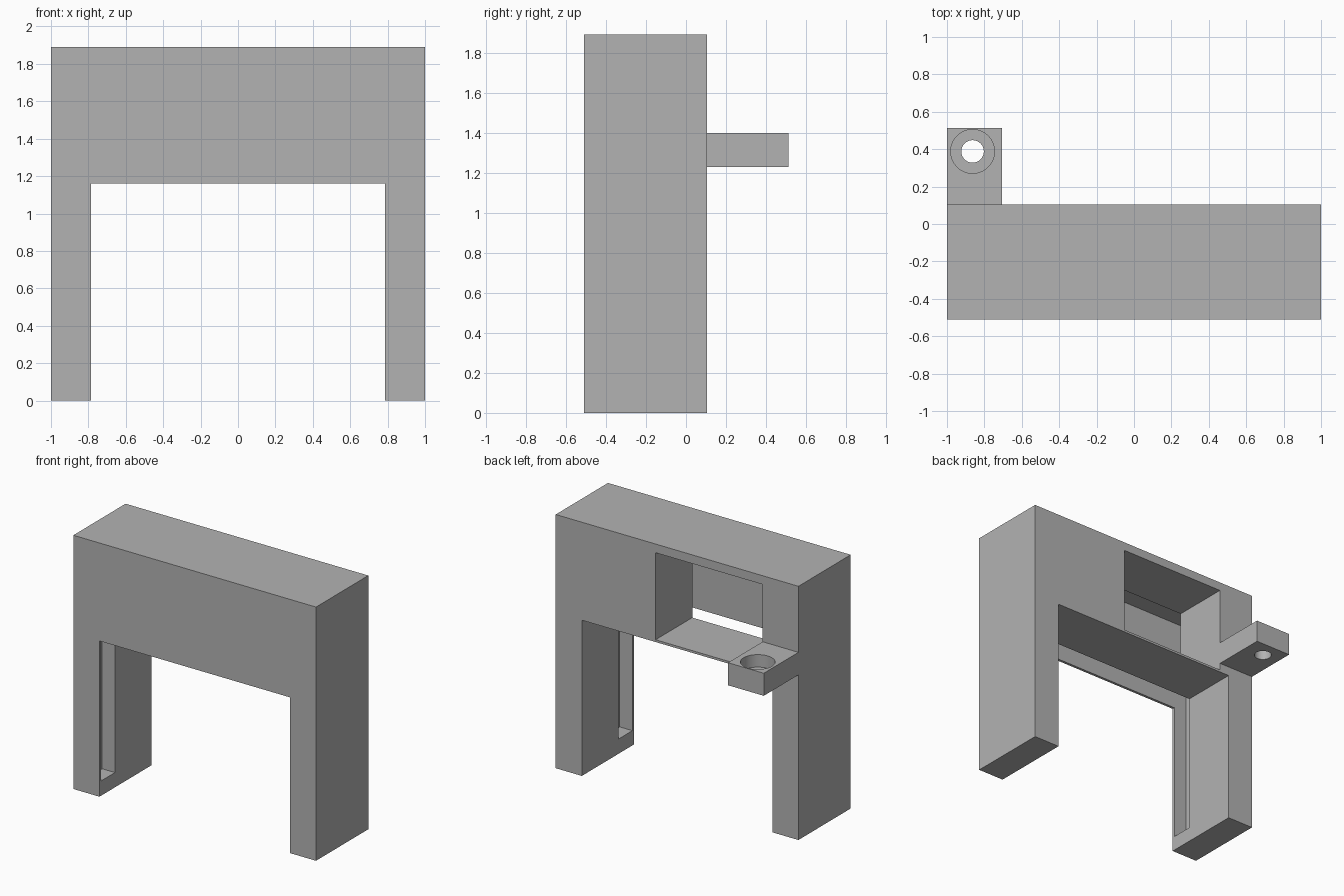
import bpy
import bmesh
import math

if "Cube" in bpy.data.objects:
    bpy.data.objects.remove(bpy.data.objects["Cube"], do_unlink=True)

grey = bpy.data.materials.new("plain_grey")
grey.use_nodes = True
GREY = (0.45, 0.45, 0.45, 1)
grey.diffuse_color = GREY
grey.node_tree.nodes["Principled BSDF"].inputs["Base Color"].default_value = GREY


def finish(name, bm):
    bmesh.ops.recalc_face_normals(bm, faces=bm.faces)
    mesh = bpy.data.meshes.new(name)
    bm.to_mesh(mesh)
    bm.free()
    mesh.materials.append(grey)
    obj = bpy.data.objects.new(name, mesh)
    bpy.context.collection.objects.link(obj)
    return obj


def box(name, xs, ys, zs):
    bm = bmesh.new()
    bmesh.ops.create_cube(bm, size=1)
    for v in bm.verts:
        v.co = [r[0] if c < 0 else r[1] for c, r in zip(v.co, (xs, ys, zs))]
    return finish(name, bm)


def cylinder(name, x, y, radius, zs):
    bm = bmesh.new()
    bmesh.ops.create_cone(bm, cap_ends=True, segments=64, radius1=radius,
                          radius2=radius, depth=zs[1] - zs[0])
    bmesh.ops.translate(bm, verts=bm.verts, vec=(x, y, sum(zs) / 2))
    return finish(name, bm)


def extrude_profile(name, points, y0, y1):
    bm = bmesh.new()
    face = bm.faces.new([bm.verts.new((x, y0, z)) for x, z in points])
    moved = bmesh.ops.extrude_face_region(bm, geom=[face])["geom"]
    verts = [v for v in moved if isinstance(v, bmesh.types.BMVert)]
    bmesh.ops.translate(bm, verts=verts, vec=(0, y1 - y0, 0))
    return finish(name, bm)


def cut(target, cutter):
    cutter.hide_render = True
    mod = target.modifiers.new("cut", 'BOOLEAN')
    mod.operation = 'DIFFERENCE'
    mod.solver = 'EXACT'
    mod.object = cutter
    bpy.context.view_layer.objects.active = target
    bpy.ops.object.modifier_apply(modifier=mod.name)
    bpy.data.objects.remove(cutter, do_unlink=True)


FRONT, BACK, TOP = -0.51, 0.105, 1.89
LEG, LINTEL = 0.785, 1.16

# Arch-shaped body: two legs and a deep beam
frame = extrude_profile("arch_frame", [
    (-1, 0), (-LEG, 0), (-LEG, LINTEL), (LEG, LINTEL),
    (LEG, 0), (1, 0), (1, TOP), (-1, TOP)], FRONT, BACK)

# Panel slot behind the thin front wall, running down into both legs
cut(frame, box("slot_cutter", (-0.89, 0.89), (-0.49, -0.327), (0.11, 1.85)))

# Pocket open to the back, reaching the slot
cut(frame, box("pocket_cutter", (-0.705, 0.177), (-0.4, 0.3), (1.177, 1.825)))

# Rear bracket with a counterbored hole
bracket = box("rear_bracket", (-1, -0.705), (BACK, 0.513), (1.23, 1.398))
cut(bracket, cylinder("counterbore_cutter", -0.863, 0.388, 0.117, (1.305, 1.5)))
cut(bracket, cylinder("hole_cutter", -0.863, 0.388, 0.06, (1.1, 1.5)))

for obj in (frame, bracket):
    bpy.ops.object.select_all(action='DESELECT')
    obj.select_set(True)
    bpy.context.view_layer.objects.active = obj
    bpy.ops.object.shade_smooth_by_angle(angle=math.radians(30))
